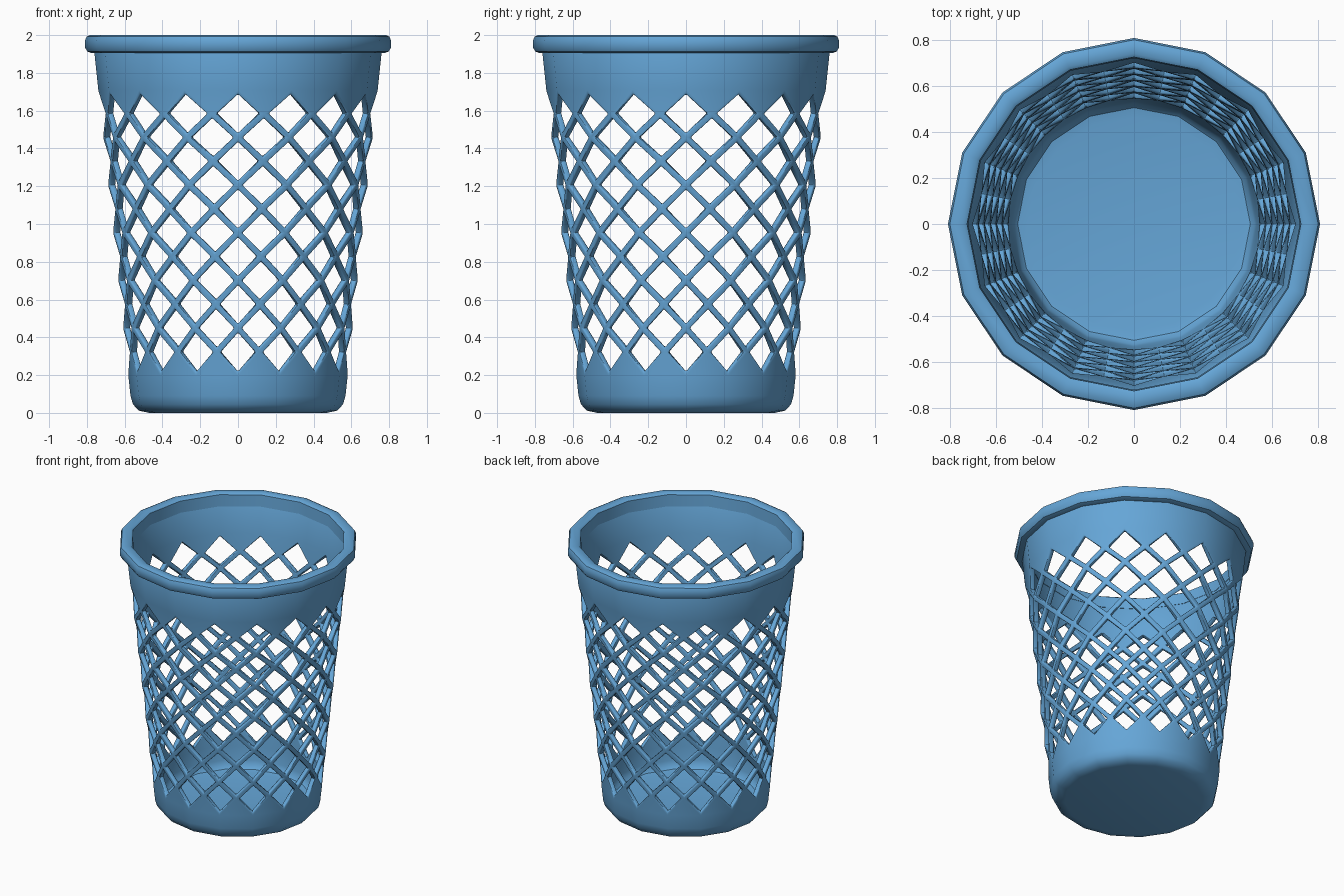
import bpy, bmesh, math

if "Cube" in bpy.data.objects:
    bpy.data.objects.remove(bpy.data.objects["Cube"])

SIDES, ROWS = 16, 6
Z0, Z1 = 0.195, 1.71          # lattice band
STEP = (Z1 - Z0) / ROWS
HOLE = 0.81                   # hole size relative to lattice cell


def wall_radius(z):
    return 0.56 + 0.105 * z


def ring(bm, r, z):
    return [bm.verts.new((r * math.cos(2 * math.pi * i / SIDES),
                          r * math.sin(2 * math.pi * i / SIDES), z)) for i in range(SIDES)]


def bridge(bm, low, high):
    for i in range(SIDES):
        j = (i + 1) % SIDES
        bm.faces.new((low[i], low[j], high[j], high[i]))


def make_object(bm, name):
    me = bpy.data.meshes.new(name)
    bm.to_mesh(me)
    bm.free()
    ob = bpy.data.objects.new(name, me)
    bpy.context.collection.objects.link(ob)
    bpy.ops.object.select_all(action='DESELECT')
    bpy.context.view_layer.objects.active = ob
    ob.select_set(True)
    me.materials.append(mat)
    return ob


mat = bpy.data.materials.new("blue_plastic")
mat.diffuse_color = (0.13, 0.38, 0.68, 1)
mat.use_nodes = True
mat.node_tree.nodes["Principled BSDF"].inputs["Base Color"].default_value = mat.diffuse_color

# Basket body: rounded base, lattice band, solid collar
bm = bmesh.new()
base = [ring(bm, r, z) for r, z in ((0.47, 0), (0.525, 0.012), (0.556, 0.045), (0.569, 0.09))]
bm.faces.new(base[0][::-1])
rows = [ring(bm, wall_radius(Z0 + k * STEP), Z0 + k * STEP) for k in range(ROWS + 1)]
collar = ring(bm, wall_radius(1.925), 1.925)
for a, b in zip(base, base[1:] + [rows[0]]):
    bridge(bm, a, b)
bridge(bm, rows[-1], collar)

# Strut crossings in the middle of each flat panel
mids = []
for k in range(ROWS):
    mids.append([bm.verts.new(sum((v.co for v in (rows[k][i], rows[k][(i + 1) % SIDES],
                 rows[k + 1][i], rows[k + 1][(i + 1) % SIDES])), rows[k][i].co * 0) / 4)
                 for i in range(SIDES)])


def diamond(corners):
    # Frame of four strips around a diamond hole
    c = sum((v.co for v in corners), corners[0].co * 0) / 4
    inner = [bm.verts.new(c + (v.co - c) * HOLE) for v in corners]
    for a in range(4):
        b = (a + 1) % 4
        bm.faces.new((corners[a], corners[b], inner[b], inner[a]))


for i in range(SIDES):
    j = (i + 1) % SIDES
    bm.faces.new((rows[0][i], rows[0][j], mids[0][i]))
    bm.faces.new((rows[-1][j], rows[-1][i], mids[-1][i]))
    for k in range(ROWS):
        diamond((rows[k][i], mids[k][i], rows[k + 1][i], mids[k][i - 1]))
        if k:
            diamond((mids[k - 1][i], rows[k][j], mids[k][i], rows[k][i]))
body = make_object(bm, "basket_body")
sol = body.modifiers.new("thickness", 'SOLIDIFY')
sol.thickness = 0.035
sol.offset = -1
bev = body.modifiers.new("soft_edges", 'BEVEL')
bev.width = 0.008
bev.segments = 2
bev.limit_method = 'ANGLE'
bev.angle_limit = math.radians(50)
for m in ("thickness", "soft_edges"):
    bpy.ops.object.modifier_apply(modifier=m)
bpy.ops.object.shade_smooth_by_angle(angle=math.radians(35))

# Rolled rim
bm = bmesh.new()
profile = ((0.722, 1.905), (0.775, 1.905), (0.798, 1.913), (0.81, 1.935), (0.81, 1.972),
           (0.802, 1.992), (0.785, 2.0), (0.742, 2.0), (0.727, 1.99))
loops = [ring(bm, r, z) for r, z in profile]
for a, b in zip(loops, loops[1:] + loops[:1]):
    bridge(bm, a, b)
bmesh.ops.recalc_face_normals(bm, faces=bm.faces)
make_object(bm, "rim")
bpy.ops.object.shade_smooth_by_angle(angle=math.radians(35))
